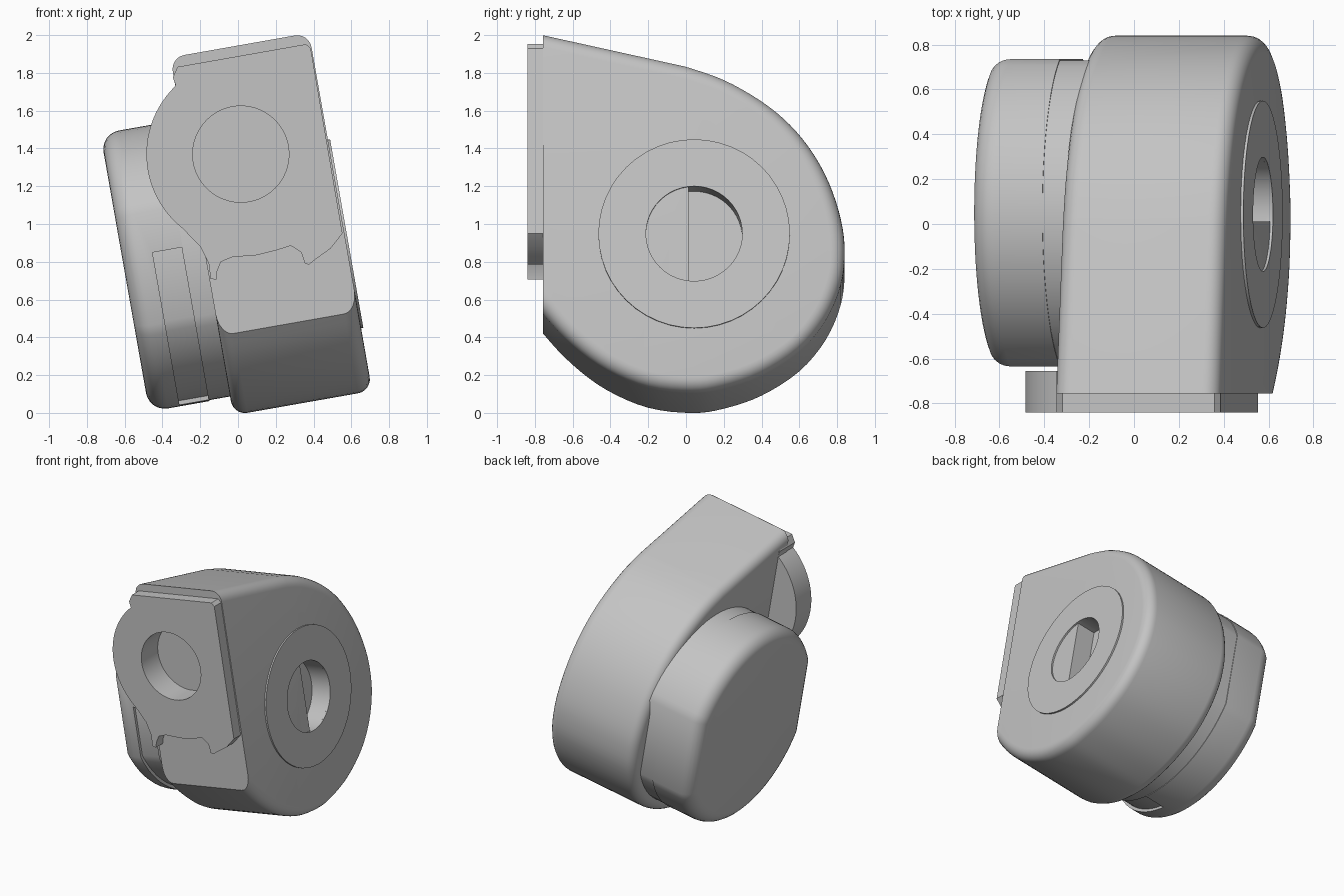
import bpy, bmesh, math
from mathutils import Matrix, Vector

if "Cube" in bpy.data.objects:
    bpy.data.objects.remove(bpy.data.objects["Cube"], do_unlink=True)

GREY = bpy.data.materials.new("plain grey")
GREY.use_nodes = True
GREY.diffuse_color = (0.55, 0.55, 0.55, 1)
GREY.node_tree.nodes["Principled BSDF"].inputs["Base Color"].default_value = GREY.diffuse_color

# The whole unit leans sideways by ten degrees
LEAN = Matrix.Translation((0, 0, 1)) @ Matrix.Rotation(math.radians(-10), 4, "Y")
HUB_Y, HUB_Z = 0.043, -0.15


def prism(name, points, start, end, axis="X", bevel=None, cut_y=None):
    """Extrude a 2D outline along an axis; bevel = {end position: width}."""
    def place(p, t):
        return (t, p[0], p[1]) if axis == "X" else (p[0], t, p[1])
    bm = bmesh.new()
    rings = [[bm.verts.new(place(p, t)) for p in points] for t in (start, end)]
    n = len(points)
    bm.faces.new(rings[0])
    bm.faces.new(rings[1][::-1])
    for i in range(n):
        j = (i + 1) % n
        bm.faces.new((rings[0][j], rings[0][i], rings[1][i], rings[1][j]))
    bmesh.ops.recalc_face_normals(bm, faces=bm.faces)
    for pos, width in (bevel or {}).items():
        edges = [e for e in bm.edges if all(abs(v.co.x - pos) < 1e-5 for v in e.verts)]
        bmesh.ops.bevel(bm, geom=edges, offset=width, segments=6, profile=0.5,
                        affect="EDGES", clamp_overlap=True)
    if cut_y is not None:
        bmesh.ops.bisect_plane(bm, geom=bm.verts[:] + bm.edges[:] + bm.faces[:],
                               plane_co=(0, cut_y, 0), plane_no=(0, -1, 0), clear_outer=True)
        bmesh.ops.holes_fill(bm, edges=[e for e in bm.edges if e.is_boundary], sides=0)
        bmesh.ops.recalc_face_normals(bm, faces=bm.faces)
    mesh = bpy.data.meshes.new(name)
    bm.to_mesh(mesh)
    bm.free()
    mesh.materials.append(GREY)
    obj = bpy.data.objects.new(name, mesh)
    bpy.context.collection.objects.link(obj)
    if axis == "X":
        obj.matrix_world = LEAN
    return obj


def activate(obj):
    bpy.context.view_layer.update()
    bpy.ops.object.select_all(action="DESELECT")
    obj.select_set(True)
    bpy.context.view_layer.objects.active = obj


def cut(obj, cutter):
    cutter.hide_render = True
    activate(obj)
    mod = obj.modifiers.new("cut", "BOOLEAN")
    mod.operation, mod.solver, mod.object = "DIFFERENCE", "EXACT", cutter
    bpy.ops.object.modifier_apply(modifier=mod.name)


def arc(cx, cy, r, a0, a1, n):
    return [(cx + r * math.cos(math.radians(a0 + (a1 - a0) * i / n)),
             cy + r * math.sin(math.radians(a0 + (a1 - a0) * i / n))) for i in range(n + 1)]


def circle(cx, cy, r, n=48):
    return arc(cx, cy, r, 0, 360, n)[:-1]


def spline(pts, steps=4):
    """Smooth curve through the points."""
    p = [Vector(q) for q in [pts[0]] + pts + [pts[-1]]]
    out = []
    for a, b, c, d in zip(p, p[1:], p[2:], p[3:]):
        for k in range(steps):
            t = k / steps
            out.append(tuple(b + (c - a) * t / 2 + (a * 2 - b * 5 + c * 4 - d) * t * t / 2
                             + (b * 3 - a - c * 3 + d) * t ** 3 / 2))
    return out + [pts[-1]]


# Main teardrop housing, cut flat at the front
back = spline([(0, .761), (.2, .69), (.4, .575), (.55, .45), (.67, .3), (.76, .13), (.82, -.06),
               (.84, -.23), (.82, -.41), (.74, -.6), (.6, -.77), (.4, -.9), (.2, -.97), (.03, -.993),
               (-.2, -.965), (-.42, -.87), (-.6, -.735), (-.76, -.563), (-1, -.25)])
housing = prism("housing", [(-1, .985)] + back, -.2, .546,
                bevel={-.2: .075, .546: .075}, cut_y=-.757)

# Front mounting plate with round overhang and hooked lower edge
CX, CZ = .015, 1.37
outline = [(.36, 1.952), (.385, 1.93), (.553, .95), (.49, .87), (.42, .82), (.375, .785), (.355, .79),
           (.335, .85), (.28, .885), (.2, .86), (.1, .835), (-.03, .825), (-.09, .8), (-.11, .75),
           (-.115, .705), (-.145, .71), (-.155, .79), (-.2, .88)]
outline += arc(CX, CZ, .5, 232, 133.5, 24) + [(-.345, 1.775), (-.32, 1.832)]
plate = prism("mounting_plate", outline, -.84, -.655, axis="Y")

# Round socket in the front
socket = prism("socket_cutter", circle(CX, CZ, .255), -.95, -.64, axis="Y")
cut(plate, socket)
cut(housing, socket)

# Raised side ring, with a half-round pocket behind its opening
ring = prism("side_ring", circle(HUB_Y, HUB_Z, .507), .53, .558)
bore = prism("bore_cutter", circle(HUB_Y, HUB_Z, .255), .4, .7)
cut(ring, bore)
pocket = prism("pocket_cutter", arc(HUB_Y, HUB_Z, .255, -97, 97, 28), .4, .7)
cut(housing, pocket)


# Round cap on the other side, flattened front and back
def cap_outline(scale):
    r, tilt = .747 * scale, 66.5
    return arc(HUB_Y + .007, HUB_Z, r, 90 - tilt, 90 + tilt, 28) + \
        arc(HUB_Y + .007, HUB_Z, r, 270 - tilt, 270 + tilt, 28)


cap = prism("side_cap", cap_outline(1), -.635, -.31, bevel={-.635: .1})
neck = prism("cap_neck", cap_outline(.993), -.315, -.15)
core = prism("cap_core", cap_outline(.97), -.5, -.25)

# Shallow strap recess around the lower front of the cap
slot = prism("slot_cutter", [(-1, -1.2), (-.05, -1.2), (-.05, -.6), (-.4, -.07), (-1, -.07)], -.472, -.3)
cut(cap, slot)

for helper in (socket, bore, pocket, slot):
    bpy.data.objects.remove(helper, do_unlink=True)

for part in (housing, plate, ring, cap, neck, core):
    activate(part)
    bpy.ops.object.shade_smooth_by_angle(angle=math.radians(30))
